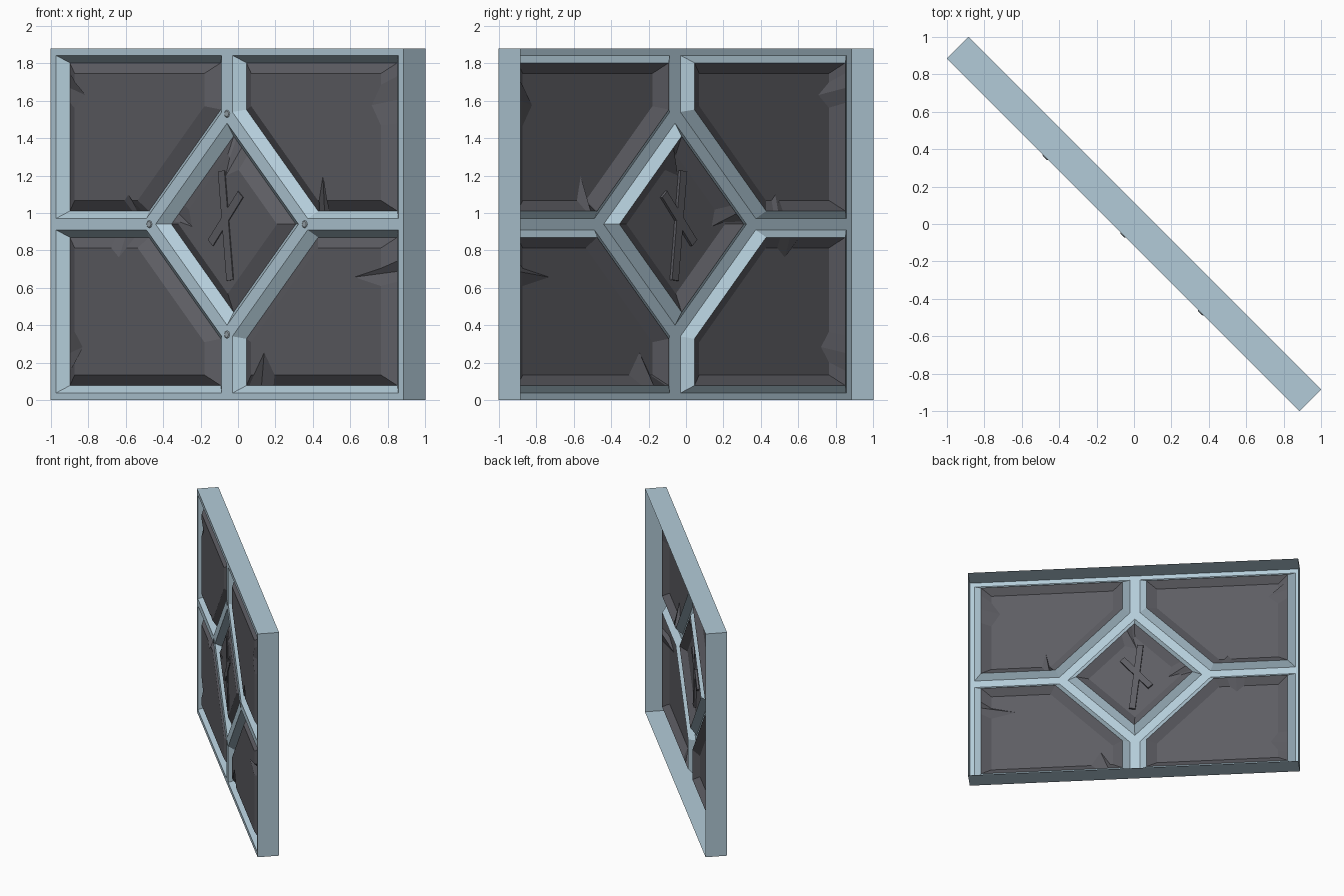
import bpy, bmesh, math
from mathutils import Vector

if "Cube" in bpy.data.objects:
    bpy.data.objects.remove(bpy.data.objects["Cube"])

ROOT = math.sqrt(2)
L, H, T = 1.333, 0.94, 0.083          # half length, half height, half thickness
W_SEAT, W_FLAT = -0.033, -0.077       # depth of panel edge and raised panel field
QUADS = [(-1, 1), (1, 1), (-1, -1), (1, -1)]


def material(name, rgb):
    m = bpy.data.materials.new(name)
    m.diffuse_color = (*rgb, 1)
    m.use_nodes = True
    m.node_tree.nodes["Principled BSDF"].inputs["Base Color"].default_value = m.diffuse_color
    return m


FRAME = material("pale_blue_metal", (0.45, 0.60, 0.69))
DARK = material("dark_stone", (0.11, 0.11, 0.125))
GREY = material("rivet_grey", (0.32, 0.38, 0.42))


def make(name, polys, mat):
    """Object from polygons in panel space (along, depth, up), turned 45 degrees."""
    bm = bmesh.new()
    for poly in polys:
        f = bm.faces.new([bm.verts.new(p) for p in poly])
        f.normal_update()
        n, c = f.normal, f.calc_center_median()
        facing = -n.y if abs(n.y) > 1e-4 else n.x * c.x + n.z * c.z
        if facing < 0:
            f.normal_flip()
    bmesh.ops.remove_doubles(bm, verts=bm.verts, dist=1e-5)
    me = bpy.data.meshes.new(name)
    bm.to_mesh(me)
    bm.free()
    ob = bpy.data.objects.new(name, me)
    bpy.context.collection.objects.link(ob)
    me.materials.append(mat)
    ob.rotation_euler.z = -math.pi / 4
    ob.location.z = H
    return ob


def inset(pts, d):
    """Inset a convex outline, with the long axis stretched by root two."""
    p = [Vector((u / ROOT, z)) for u, z in pts]
    mid = sum(p, Vector((0, 0))) / len(p)
    lines = []
    for a, b in zip(p, p[1:] + p[:1]):
        e = (b - a).normalized()
        n = Vector((-e.y, e.x))
        if n.dot(mid - a) < 0:
            n = -n
        lines.append((n, n.dot(a) + d))
    out = []
    for i in range(len(p)):
        (n1, c1), (n2, c2) = lines[i - 1], lines[i]
        det = n1.x * n2.y - n1.y * n2.x
        out.append(((c1 * n2.y - c2 * n1.y) / det * ROOT, (n1.x * c2 - n2.x * c1) / det))
    return out


def at(pts, w):
    return [(u, w, z) for u, z in pts]


def bridge(a, b):
    n = len(a)
    return [[a[i], a[(i + 1) % n], b[(i + 1) % n], b[i]] for i in range(n)]


def panel(name, opening, chips):
    """Raised bevelled panel; chips are (edge, position, half width, depth)."""
    low, high = inset(opening, 0.04), inset(opening, 0.097)
    mid = sum((Vector(q) for q in high), Vector((0, 0))) / len(high)
    a, b = [], []
    for i in range(len(low)):
        l0, l1 = Vector(low[i]), Vector(low[(i + 1) % len(low)])
        h0, h1 = Vector(high[i]), Vector(high[(i + 1) % len(low)])
        e = (h1 - h0).normalized()
        n = Vector((-e.y, e.x))
        if n.dot(mid - h0) < 0:
            n = -n
        a.append(l0)
        b.append(h0)
        for _, t, half, depth in sorted(c for c in chips if c[0] == i):
            for k, push in ((t - half, 0), (t, depth), (t + half, 0)):
                a.append(l0.lerp(l1, k))
                b.append(h0.lerp(h1, k) + n * push)
    a, b = at(a, W_SEAT), at(b, W_FLAT)
    make(name, bridge(a, b) + [b], DARK)


# Openings: one corner outline (mirrored) and the central diamond
A, B, C, D, E = (0.04, 0.60), (0.04, 0.903), (1.295, 0.903), (1.295, 0.03), (0.61, 0.03)
R = 0.54
diamond = [(0, R), (R, 0), (0, -R), (-R, 0)]

# Frame: front bars, recess walls, outer rim, open at the back
strips = [
    [(0, H), (L, H), C, B, (0, 0.903)],
    [(L, H), (L, 0), (1.295, 0), D, C],
    [(0, 0.903), B, A, (0, R)],
    [(0, R), A, E, (R, 0)],
    [(R, 0), E, D, (1.295, 0)],
]
polys = []
openings = []
for sx, sz in QUADS:
    flip = lambda pts: [(u * sx, z * sz) for u, z in pts]
    polys += [at(flip(s), -T) for s in strips]
    openings.append(flip([A, B, C, D, E]))
for o in openings + [diamond]:
    polys += bridge(at(o, -T), at(inset(o, 0.04), W_SEAT))
rim = [(-L, -H), (L, -H), (L, H), (-L, H)]
polys += bridge(at(rim, -T), at(rim, T))
make("frame", polys, FRAME)

# Corner panels with chipped edges
damage = [
    [(2, 0.17, 0.10, 0.08), (3, 0.85, 0.06, 0.03)],
    [(2, 0.25, 0.16, 0.07), (3, 0.92, 0.06, 0.13)],
    [(3, 0.70, 0.12, 0.05), (2, 0.22, 0.12, 0.06)],
    [(2, 0.77, 0.07, 0.20), (1, 0.10, 0.08, 0.12)],
]
names = ["upper_left_panel", "upper_right_panel", "lower_left_panel", "lower_right_panel"]
for name, o, chips in zip(names, openings, damage):
    panel(name, o, chips)

# Centre diamond panel
panel("diamond_panel", diamond, [(0, 0.13, 0.09, 0.09), (3, 0.12, 0.09, 0.08)])


def bar(name, p, q, width):
    """Thin raised strip on the diamond panel."""
    p, q = Vector(p), Vector(q)
    e = (q - p).normalized()
    n = Vector((-e.y, e.x)) * width / 2
    base = [p + n, q + n, q - n, p - n]
    ob = make(name, bridge(at(base, -0.083), at(base, -0.060))
              + [at(base, -0.083), at(base, -0.060)], DARK)
    bm = bmesh.new()
    bm.from_mesh(ob.data)
    bmesh.ops.recalc_face_normals(bm, faces=bm.faces)
    bm.to_mesh(ob.data)
    bm.free()


# Crossed strips on the diamond
bar("long_strip", (-0.045, 0.285), (0.02, -0.30), 0.05)
bar("cross_strip", (0.10, 0.16), (-0.127, -0.10), 0.05)

# Rivets on the diamond points
for i, (u, z) in enumerate([(0, 0.59), (0.587, 0), (0, -0.59), (-0.587, 0)]):
    ring = [(u + 0.021 * math.cos(k * math.pi / 4), z + 0.021 * math.sin(k * math.pi / 4))
            for k in range(8)]
    top = [(u + (a - u) * 0.75, z + (b - z) * 0.75) for a, b in ring]
    make(f"rivet_{i + 1}", bridge(at(ring, -T), at(top, -T - 0.004)) + [at(top, -T - 0.004)], GREY)
